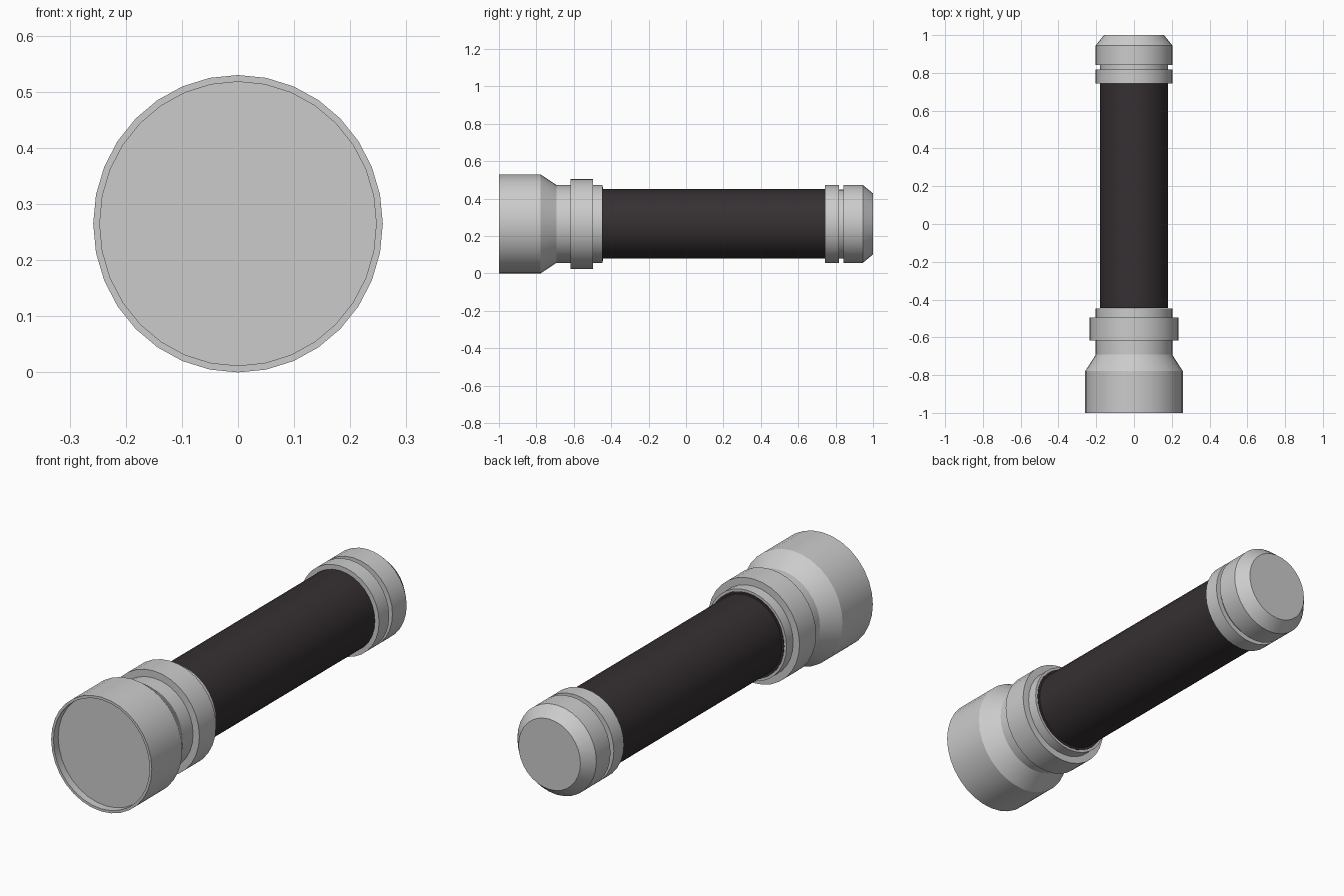
import bpy, bmesh, math

if "Cube" in bpy.data.objects:
    bpy.data.objects.remove(bpy.data.objects["Cube"])

SIDES = 32
CZ = 0.265      # axis height
SX = 0.974      # slightly narrower in x


def lathe(name, profile, mat=None):
    """Revolve (y, radius) points about the y axis; radius 0 closes an end."""
    bm = bmesh.new()
    rings = []
    for y, r in profile:
        if r == 0:
            rings.append([bm.verts.new((0, y, CZ))] * SIDES)
        else:
            rings.append([bm.verts.new((r * SX * math.sin(2 * math.pi * i / SIDES), y,
                                        CZ + r * math.cos(2 * math.pi * i / SIDES)))
                          for i in range(SIDES)])
    for a, b in zip(rings, rings[1:]):
        for i in range(SIDES):
            j = (i + 1) % SIDES
            quad = list(dict.fromkeys((a[i], a[j], b[j], b[i])))
            bm.faces.new(quad)
    bmesh.ops.recalc_face_normals(bm, faces=bm.faces)
    me = bpy.data.meshes.new(name)
    bm.to_mesh(me)
    bm.free()
    ob = bpy.data.objects.new(name, me)
    bpy.context.collection.objects.link(ob)
    if mat:
        me.materials.append(mat)
    bpy.ops.object.select_all(action='DESELECT')
    ob.select_set(True)
    bpy.context.view_layer.objects.active = ob
    bpy.ops.object.shade_smooth_by_angle(angle=math.radians(30))
    return ob


grip_mat = bpy.data.materials.new("dark_grip")
grip_mat.diffuse_color = (0.036, 0.029, 0.032, 1)
grip_mat.use_nodes = True
grip_mat.node_tree.nodes["Principled BSDF"].inputs["Base Color"].default_value = grip_mat.diffuse_color

# Head: recessed lens, bell, cone, neck, wide ring and collar
lathe("head", [(-0.965, 0), (-0.965, 0.253), (-1.0, 0.253), (-1.0, 0.265),
               (-0.778, 0.265), (-0.692, 0.208), (-0.618, 0.208),
               (-0.618, 0.241), (-0.496, 0.241), (-0.496, 0.208),
               (-0.447, 0.208), (-0.447, 0.18), (-0.447, 0)])

# Grip: dark tube with a thin flange against the collar
lathe("grip", [(-0.446, 0), (-0.446, 0.197), (-0.444, 0.197), (-0.444, 0.186),
               (0.75, 0.186), (0.75, 0)], grip_mat)

# Tail cap: ring, groove and chamfered end
lathe("tail_cap", [(0.744, 0), (0.744, 0.208), (0.818, 0.208), (0.818, 0.184),
                   (0.842, 0.184), (0.842, 0.208), (0.946, 0.208),
                   (1.0, 0.163), (1.0, 0)])
